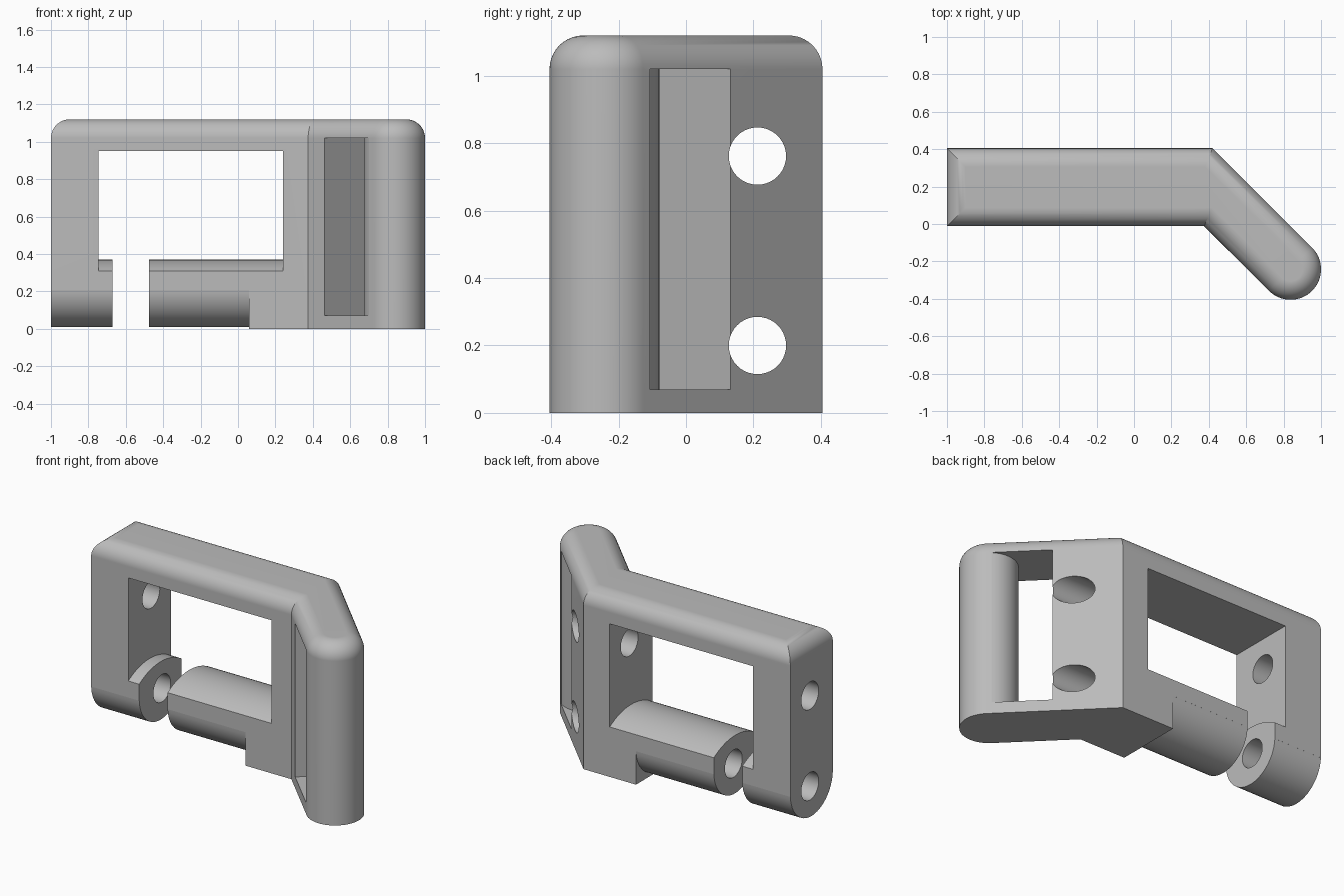
import bpy, bmesh
from math import sin, cos, pi, radians, sqrt, asin
from mathutils import Vector, Matrix

old = bpy.data.objects.get("Cube")
if old:
    bpy.data.objects.remove(old, do_unlink=True)

grey = bpy.data.materials.new("plain grey")
grey.use_nodes = True
grey.diffuse_color = (0.5, 0.5, 0.5, 1)
grey.node_tree.nodes["Principled BSDF"].inputs["Base Color"].default_value = (0.5, 0.5, 0.5, 1)

FRONT, BACK, TOP, FILLET = -0.012, 0.405, 1.12, 0.1
MID, HALF = (FRONT + BACK) / 2, (BACK - FRONT) / 2
GRIP, GRIP_R = Vector((0.837, -0.242)), 0.163


def arc(centre, radius, start, end, steps):
    """Points on a circular arc, angles in degrees."""
    angles = [radians(start + (end - start) * i / steps) for i in range(steps + 1)]
    return [Vector((centre[0] + radius * cos(a), centre[1] + radius * sin(a))) for a in angles]


def inset(points, amount):
    """Move a counter-clockwise outline inwards with mitred corners."""
    result = []
    for i, p in enumerate(points):
        a = (p - points[i - 1]).normalized()
        b = (points[(i + 1) % len(points)] - p).normalized()
        na, nb = Vector((-a.y, a.x)), Vector((-b.y, b.x))
        result.append(p + (na + nb) * amount / (1 + na.dot(nb)))
    return result


def loft(name, rings):
    """Skin a stack of matching rings and cap both ends."""
    bm = bmesh.new()
    loops = [[bm.verts.new(p) for p in ring] for ring in rings]
    for low, high in zip(loops, loops[1:]):
        for i in range(len(low)):
            bm.faces.new((low[i - 1], low[i], high[i], high[i - 1]))
    bm.faces.new(loops[0])
    bm.faces.new(loops[-1])
    bmesh.ops.recalc_face_normals(bm, faces=bm.faces)
    mesh = bpy.data.meshes.new(name)
    bm.to_mesh(mesh)
    bm.free()
    mesh.materials.append(grey)
    obj = bpy.data.objects.new(name, mesh)
    bpy.context.collection.objects.link(obj)
    return obj


def extrude_x(name, profile, x0, x1):
    return loft(name, [[(x, p[0], p[1]) for p in profile] for x in (x0, x1)])


def extrude_z(name, profile, z0, z1):
    return loft(name, [[(p[0], p[1], z) for p in profile] for z in (z0, z1)])


# Bent frame with a round grip end and a filleted top
outline = [Vector((-1, BACK)), Vector((-1, FRONT)), Vector((0.375, FRONT))]
outline += arc(GRIP, GRIP_R, -135, 45, 32)
outline.append(Vector((0.42, BACK)))
rings = [[(p.x, p.y, 0) for p in outline]]
for i in range(11):
    a = pi / 2 * i / 10
    z = TOP - FILLET + FILLET * sin(a)
    rings.append([(p.x, p.y, z) for p in inset(outline, FILLET * (1 - cos(a)))])
frame = loft("hinged_frame", rings)

cutters = []

# Window, whose sill is the crowned top of the hinge barrel
sill, crown = 0.31, 0.06
big = (HALF ** 2 + crown ** 2) / (2 * crown)
spread = asin(HALF / big) * 180 / pi
window = [(-0.3, 0.95), (-0.3, sill)]
window += arc((MID, sill + crown - big), big, 90 + spread, 90 - spread, 20)
window += [(0.7, sill), (0.7, 0.95)]
cutters.append(extrude_x("window_cutter", window, -0.745, 0.24))

# Rounded underside of the hinge barrel
under = arc((MID, 0.01 + HALF), HALF, 183, 357, 32)
under = [(-0.3, -0.2), (-0.3, under[0].y)] + under + [(0.7, under[-1].y), (0.7, -0.2)]
cutters.append(extrude_x("underside_cutter", under, -1.2, 0.06))

# Gap in the barrel
gap = [(-0.3, -0.3), (0.7, -0.3), (0.7, 0.5), (-0.3, 0.5)]
cutters.append(extrude_x("gap_cutter", gap, -0.67, -0.475))

# Two pin holes along the whole frame
for z in (0.2, 0.762):
    hole = arc((0.212, z), 0.085, 0, 360, 40)[:-1]
    cutters.append(extrude_x("pin_hole_cutter", hole, -1.3, 1.3))

# Hand slot that leaves a round grip bar, drawn along the angled arm
slot = arc((0, 0), GRIP_R, 100, 260, 28)
end = slot[0].x
slot += [Vector((end, -0.3)), Vector((-0.366, -0.3)), Vector((-0.366, 0.3)), Vector((end, 0.3))]
turn = Matrix.Rotation(radians(-45), 2)
cutters.append(extrude_z("hand_slot_cutter", [GRIP + turn @ p for p in slot], 0.07, 1.02))

# Carve the frame
bpy.context.view_layer.objects.active = frame
frame.select_set(True)
for cutter in cutters:
    cutter.hide_render = True
    mod = frame.modifiers.new("cut", 'BOOLEAN')
    mod.operation, mod.solver, mod.object = 'DIFFERENCE', 'EXACT', cutter
    bpy.ops.object.modifier_apply(modifier=mod.name)
    bpy.data.objects.remove(cutter, do_unlink=True)

bpy.ops.object.shade_smooth_by_angle(angle=radians(25))
weighted = frame.modifiers.new("even_shading", 'WEIGHTED_NORMAL')
weighted.keep_sharp = True
